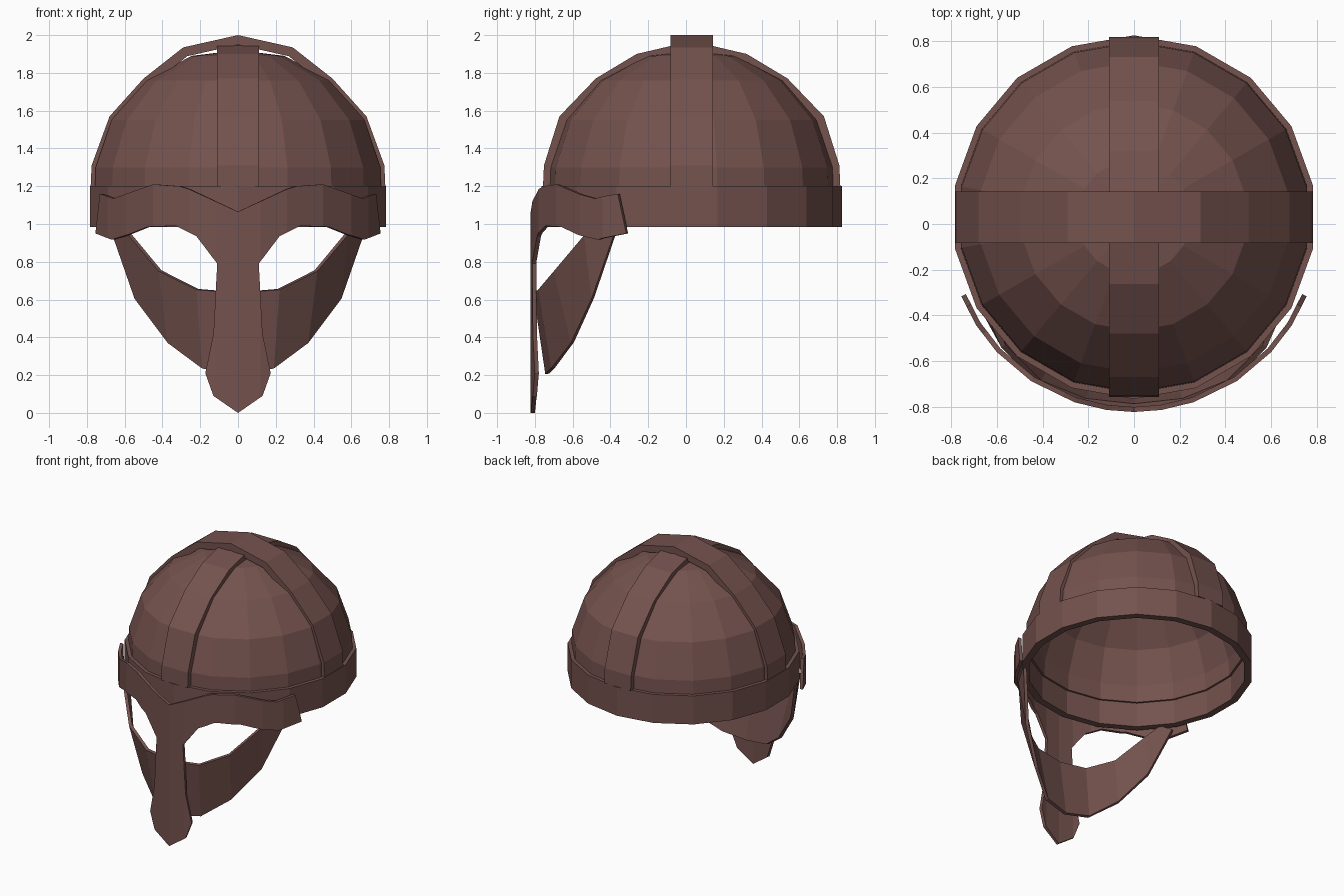
import bpy, bmesh, math
from mathutils import Vector

cube = bpy.data.objects.get("Cube")
if cube:
    bpy.data.objects.remove(cube)

SIDES = 18
CENTRE_Y = 0.03

metal = bpy.data.materials.new("dark_reddish_metal")
metal.use_nodes = True
colour = (0.174, 0.084, 0.075, 1)
metal.diffuse_color = colour
metal.node_tree.nodes["Principled BSDF"].inputs["Base Color"].default_value = colour


def finish(name, bm, thickness):
    """Turn an outer surface into a solid plate, thickened inward."""
    mesh = bpy.data.meshes.new(name)
    bm.to_mesh(mesh)
    bm.free()
    mesh.materials.append(metal)
    obj = bpy.data.objects.new(name, mesh)
    bpy.context.collection.objects.link(obj)
    mod = obj.modifiers.new("thickness", "SOLIDIFY")
    mod.thickness = thickness
    mod.offset = -1
    mod.use_even_offset = True
    return obj


def lathe(name, profile, thickness):
    """Revolve (radius, z) points listed from bottom to top."""
    bm = bmesh.new()
    rings = []
    for r, z in profile:
        if r == 0:
            rings.append([bm.verts.new((0, CENTRE_Y, z))] * SIDES)
            continue
        angles = [math.pi / 2 + math.tau * i / SIDES for i in range(SIDES)]
        rings.append([bm.verts.new((r * math.cos(a), CENTRE_Y + r * math.sin(a), z))
                      for a in angles])
    for low, high in zip(rings, rings[1:]):
        for i in range(SIDES):
            j = (i + 1) % SIDES
            corners = [low[i], low[j], high[j], high[i]]
            bm.faces.new(list(dict.fromkeys(corners)))
    return finish(name, bm, thickness)


def ribbon(name, rows, thickness):
    """Join pairs of points into a strip of quads facing outward."""
    bm = bmesh.new()
    pairs = [[bm.verts.new(p) for p in row] for row in rows]
    for (a, b), (c, d) in zip(pairs, pairs[1:]):
        bm.faces.new((a, c, d, b))
    return finish(name, bm, thickness)


def mirrored(half):
    """Complete a half arch whose last point is on the centre line."""
    return half + [(-u, z) for u, z in reversed(half[:-1])]


# Bowl and rim band
lathe("bowl", [(0.77, 1.17), (0.765, 1.30), (0.68, 1.55), (0.498, 1.76),
               (0.25, 1.89), (0, 1.92)], 0.04)
lathe("rim_band", [(0.795, 0.985), (0.795, 1.20)], 0.05)

# Two reinforcing straps crossing over the bowl
side_arch = mirrored([(0.78, 1.198), (0.775, 1.31), (0.68, 1.57), (0.5, 1.77),
                      (0.29, 1.935), (0, 2.0)])
ribbon("side_to_side_strap",
       [((x, CENTRE_Y + 0.112, z), (x, CENTRE_Y - 0.112, z)) for x, z in side_arch], 0.05)
long_arch = mirrored([(0.787, 1.198), (0.782, 1.31), (0.70, 1.57), (0.508, 1.77),
                      (0.292, 1.90), (0.1, 1.945), (0, 1.95)])
ribbon("front_to_back_strap",
       [((-0.11, CENTRE_Y + y, z), (0.11, CENTRE_Y + y, z)) for y, z in long_arch], 0.05)

# Brow and nose guard: flat outline, cut into strips and bent round the face
BENDS = [0, 0.12, 0.26, 0.45, 0.6, 0.69, 0.76]


def face_curve(x):
    """Depth of the faceted face plate at a given x."""
    def arc(u):
        return -0.004 - math.sqrt(0.818 ** 2 - u * u)
    x = min(abs(x), BENDS[-1])
    for a, b in zip(BENDS, BENDS[1:]):
        if x <= b:
            return arc(a) + (arc(b) - arc(a)) * (x - a) / (b - a)


half = [(0, 1.065), (0.26, 1.185), (0.31, 1.20), (0.45, 1.21), (0.66, 1.135),
        (0.732, 1.16), (0.755, 0.95), (0.67, 0.917), (0.58, 0.945), (0.48, 0.985),
        (0.33, 0.99), (0.22, 0.935), (0.11, 0.79), (0.13, 0.42), (0.173, 0.21),
        (0.13, 0.09), (0, 0.0)]
outline = half + [(-x, z) for x, z in reversed(half[1:-1])]
bm = bmesh.new()
bm.faces.new([bm.verts.new((x, 0, z)) for x, z in reversed(outline)])
for cut in sorted({s * b for b in BENDS[:-1] for s in (-1, 1)}):
    bmesh.ops.bisect_plane(bm, geom=bm.verts[:] + bm.edges[:] + bm.faces[:],
                           plane_co=(cut, 0, 0), plane_no=(1, 0, 0))
bm.normal_update()
for f in bm.faces:
    if f.normal.y > 0:
        f.normal_flip()
for v in bm.verts:
    v.co.y = face_curve(v.co.x)
finish("brow_and_nose_guard", bm, 0.022)

# Cheek guard: one slanted strip from temple to temple, (upper, lower) edge points
cheek = [((0.62, -0.45, 0.99), (0.668, -0.38, 0.95)),
         ((0.58, -0.54, 0.94), (0.548, -0.50, 0.605)),
         ((0.42, -0.70, 0.75), (0.372, -0.61, 0.37)),
         ((0.22, -0.783, 0.652), (0.19, -0.715, 0.235)),
         ((0, -0.808, 0.635), (0, -0.745, 0.205))]
flip = Vector((-1, 1, 1))
cheek += [tuple(Vector(p) * flip for p in row) for row in reversed(cheek[:-1])]
ribbon("cheek_guard", cheek, 0.022)
